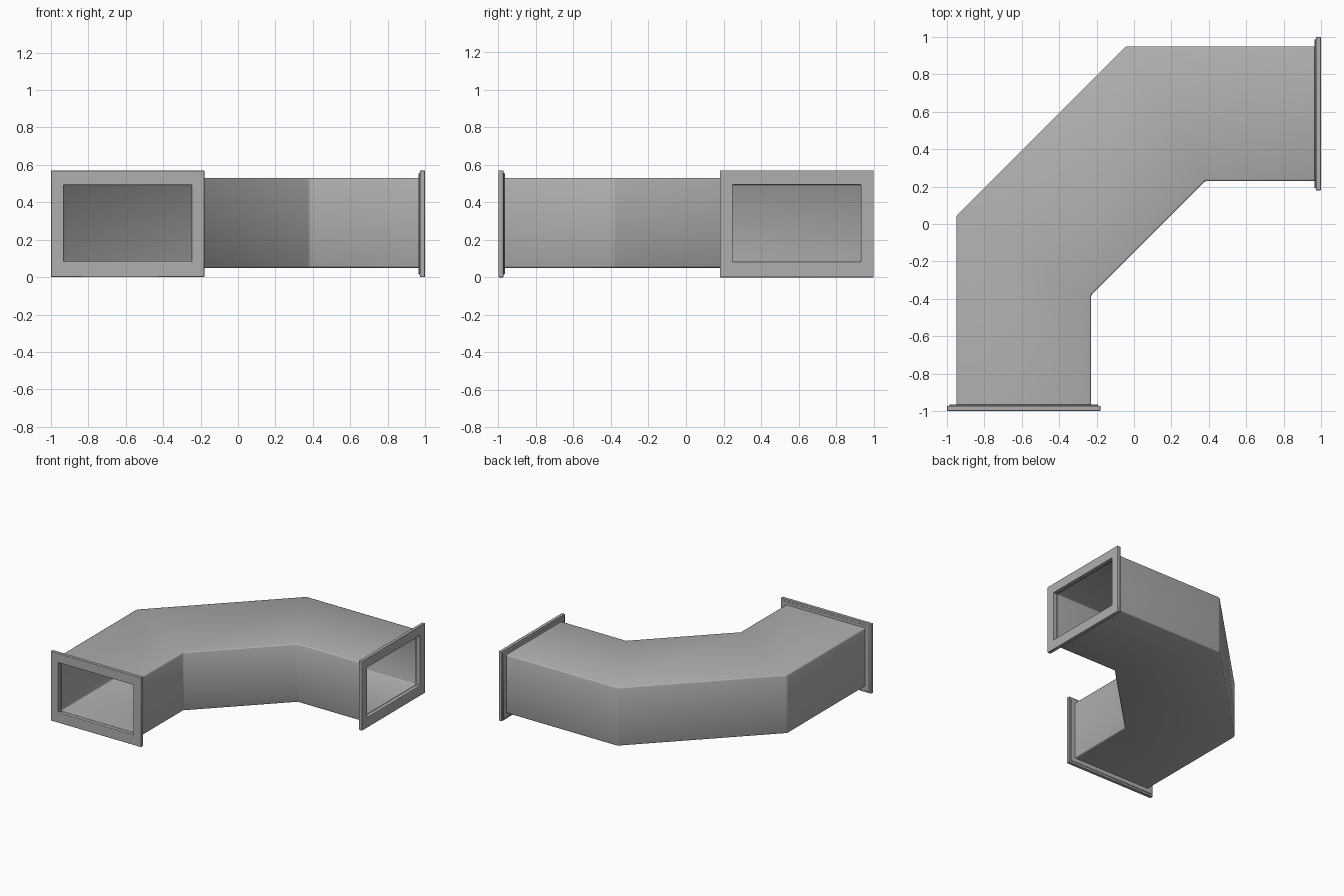
import bpy, bmesh
from mathutils import Vector

if "Cube" in bpy.data.objects:
    bpy.data.objects.remove(bpy.data.objects["Cube"])

# Dark galvanised grey
steel = bpy.data.materials.new("dark_grey")
steel.diffuse_color = (0.43, 0.43, 0.43, 1)
steel.use_nodes = True
steel.node_tree.nodes["Principled BSDF"].inputs["Base Color"].default_value = steel.diffuse_color


def make_object(name, rings, close_path, bevel, soft=False, flip=False):
    """Skin a series of four-cornered rings into one mesh."""
    bm = bmesh.new()
    vs = [[bm.verts.new(p) for p in ring] for ring in rings]
    n = len(vs)
    for i in range(n if close_path else n - 1):
        a, b = vs[i], vs[(i + 1) % n]
        for k in range(4):
            m = (k + 1) % 4
            bm.faces.new((a[k], a[m], b[m], b[k]))
    bmesh.ops.recalc_face_normals(bm, faces=bm.faces)
    # Point the faces away from (or, for a lining, into) the duct
    top = max(bm.faces, key=lambda f: f.calc_center_median().z)
    if (top.normal.z < 0) != flip:
        bmesh.ops.reverse_faces(bm, faces=bm.faces)
    mesh = bpy.data.meshes.new(name)
    bm.to_mesh(mesh)
    bm.free()
    mesh.materials.append(steel)
    ob = bpy.data.objects.new(name, mesh)
    bpy.context.collection.objects.link(ob)
    mod = ob.modifiers.new("soft_edges", 'BEVEL')
    mod.width = bevel
    mod.segments = 2
    mod.limit_method = 'ANGLE'
    mod.angle_limit = 0.5
    bpy.ops.object.select_all(action='DESELECT')
    ob.select_set(True)
    bpy.context.view_layer.objects.active = ob
    if soft:
        bpy.ops.object.shade_smooth()
    else:
        bpy.ops.object.shade_smooth_by_angle()
    return ob


def swap(p):
    """Reflect across the elbow's diagonal symmetry plane."""
    return Vector((-p[1], -p[0], *p[2:]))


# Duct: cross-sections given by the outer-bend and inner-bend corner in plan
half = [(Vector((-0.95, -0.965)), Vector((-0.23, -0.965))),
        (Vector((-0.95, 0.043)), Vector((-0.23, -0.382)))]
stations = half + [(swap(a), swap(b)) for a, b in reversed(half)]


def section(a, b, inset, z0, z1):
    p, q = a.lerp(b, inset), b.lerp(a, inset)
    return [(*p, z0), (*q, z0), (*q, z1), (*p, z1)]


outside = [section(a, b, 0, 0.05, 0.53) for a, b in stations]
inside = [section(a, b, 0.025, 0.083, 0.493) for a, b in stations]
make_object("duct_shell", outside, False, 0.01, soft=True)
make_object("duct_lining", inside, False, 0.006, soft=True, flip=True)

# Flanges: stepped rectangular collars, (half width, half height, depth)
profile = [(0.342, 0.205, -1.0), (0.41, 0.285, -1.0),
           (0.41, 0.285, -0.972), (0.397, 0.27, -0.972),
           (0.397, 0.27, -0.965), (0.342, 0.205, -0.965)]
front = []
for w, h, y in profile:
    zc = 0.288 if w < 0.35 else 0.285
    front.append([Vector((-0.59 + sx * w, y, zc + sz * h))
                  for sx, sz in ((-1, -1), (1, -1), (1, 1), (-1, 1))])
make_object("front_flange", front, True, 0.004)
make_object("side_flange", [[swap(p) for p in r] for r in front], True, 0.004)
